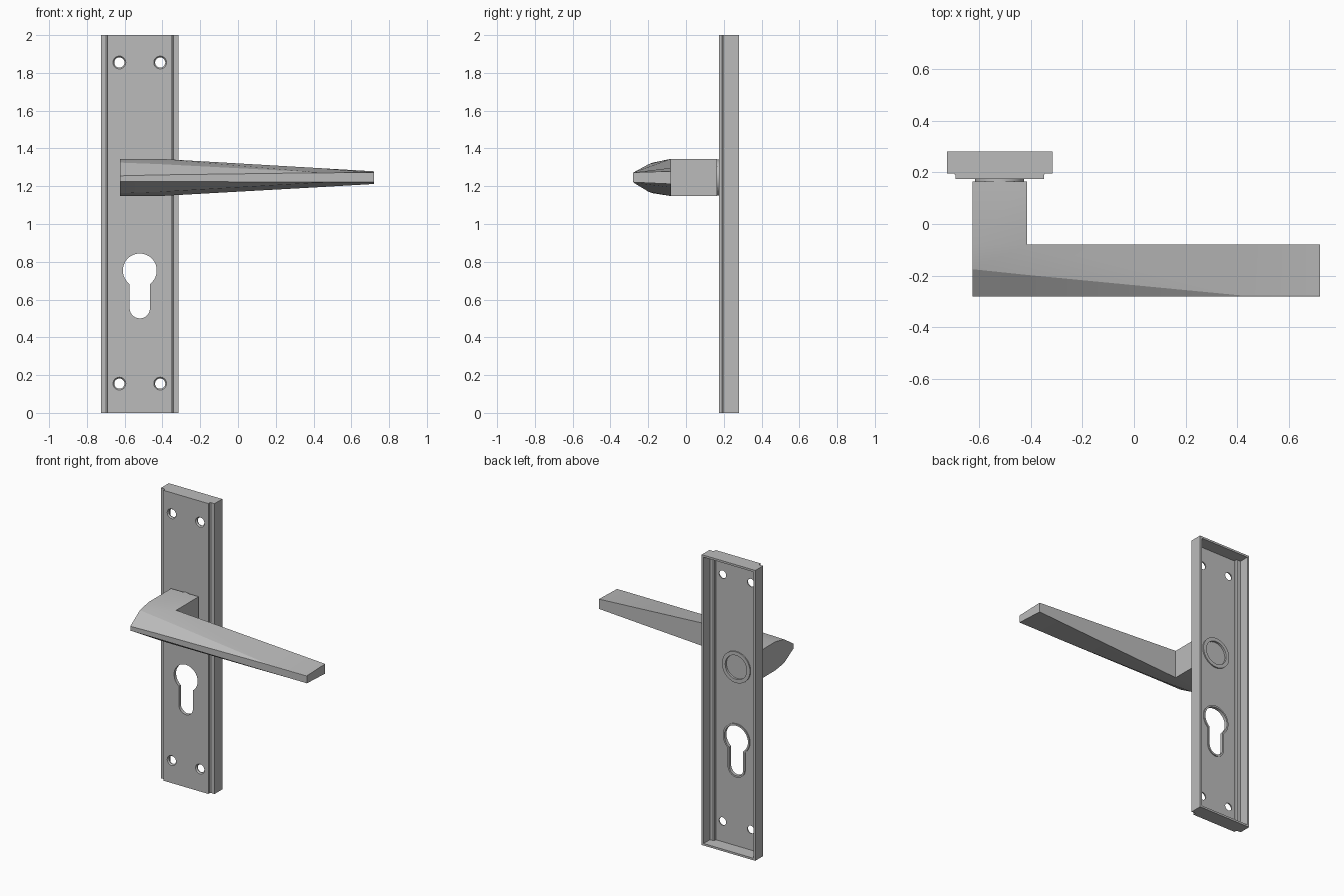
import bpy, bmesh, math
from mathutils import Vector

cube = bpy.data.objects.get("Cube")
if cube:
    bpy.data.objects.remove(cube, do_unlink=True)

# One brushed metal grey for everything
metal = bpy.data.materials.new("satin_grey")
metal.use_nodes = True
GREY = (0.5, 0.5, 0.5, 1)
metal.diffuse_color = GREY
metal.node_tree.nodes["Principled BSDF"].inputs["Base Color"].default_value = GREY

CX = -0.52       # centre line of the plate
HUB_Z = 1.247    # height of the lever axis


def make_object(name, bm):
    bmesh.ops.recalc_face_normals(bm, faces=bm.faces)
    mesh = bpy.data.meshes.new(name)
    bm.to_mesh(mesh)
    bm.free()
    obj = bpy.data.objects.new(name, mesh)
    obj.data.materials.append(metal)
    bpy.context.collection.objects.link(obj)
    return obj


def loft(name, rings):
    """Closed solid through rings of 3D points."""
    bm = bmesh.new()
    vs = [[bm.verts.new(p) for p in ring] for ring in rings]
    n = len(rings[0])
    for a, b in zip(vs, vs[1:]):
        for i in range(n):
            j = (i + 1) % n
            bm.faces.new((a[i], a[j], b[j], b[i]))
    bm.faces.new(vs[0])
    bm.faces.new(vs[-1])
    return make_object(name, bm)


def circle(x, z, r, y, n=32):
    return [(x + r * math.cos(2 * math.pi * i / n), y,
             z + r * math.sin(2 * math.pi * i / n)) for i in range(n)]


def keyhole(grow, y):
    """Round barrel on top of a slot with a rounded foot."""
    r, s, top, low = 0.09 + grow, 0.054 + grow, 0.754, 0.554
    a0 = math.acos(s / r)
    pts = []
    for i in range(25):
        a = -a0 + (math.pi + 2 * a0) * i / 24
        pts.append((CX + r * math.cos(a), y, top + r * math.sin(a)))
    for i in range(13):
        a = math.pi + math.pi * i / 12
        pts.append((CX + s * math.cos(a), y, low + s * math.sin(a)))
    return pts


def boolean(target, cutter, operation):
    cutter.hide_render = True
    mod = target.modifiers.new("cut", 'BOOLEAN')
    mod.operation = operation
    mod.solver = 'EXACT'
    mod.object = cutter
    bpy.context.view_layer.objects.active = target
    bpy.ops.object.modifier_apply(modifier=mod.name)
    bpy.data.objects.remove(cutter, do_unlink=True)


def smooth(obj, angle):
    bpy.ops.object.select_all(action='DESELECT')
    obj.select_set(True)
    bpy.context.view_layer.objects.active = obj
    bpy.ops.object.shade_smooth_by_angle(angle=math.radians(angle))


def mirrored(half, z):
    return ([(CX - x, y, z) for x, y in half]
            + [(CX + x, y, z) for x, y in reversed(half)])


# Back plate: stepped channel profile, hollow behind
outer = [(0.204, 0.28), (0.204, 0.196), (0.178, 0.196), (0.171, 0.19), (0.171, 0.175)]
inner = [(0.190, 0.30), (0.190, 0.211), (0.165, 0.211), (0.158, 0.205), (0.158, 0.19)]
plate = loft("back_plate", [mirrored(outer, 0), mirrored(outer, 2)])
boolean(plate, loft("hollow", [mirrored(inner, 0.014), mirrored(inner, 1.986)]), 'DIFFERENCE')

# Keyhole with a small collar behind it
boolean(plate, loft("key_collar", [keyhole(0.012, 0.182), keyhole(0.012, 0.197)]), 'UNION')
boolean(plate, loft("key_cut", [keyhole(0, 0.15), keyhole(0, 0.25)]), 'DIFFERENCE')

# Countersunk screw holes and the lever bore
for x in (-0.108, 0.108):
    for z in (0.155, 1.855):
        rings = [circle(CX + x, z, r, y) for r, y in
                 ((0.037, 0.165), (0.034, 0.175), (0.027, 0.184), (0.027, 0.25))]
        boolean(plate, loft("screw_cut", rings), 'DIFFERENCE')
boolean(plate, loft("bore_cut", [circle(CX, HUB_Z, 0.097, y, 48) for y in (0.15, 0.25)]), 'DIFFERENCE')
smooth(plate, 25)

# Hub: round neck through the plate, recessed at the back
hub = loft("lever_hub", [circle(CX, HUB_Z, r, y, 48) for r, y in
                         ((0.095, 0.155), (0.095, 0.185), (0.107, 0.191),
                          (0.107, 0.199), (0.082, 0.199), (0.082, 0.185))])
smooth(hub, 25)

# Lever: six-sided sections running from the elbow to the tip
sections = [
    (-0.625, [(-0.08, 1.345), (-0.175, 1.325), (-0.28, 1.255),
              (-0.28, 1.225), (-0.175, 1.163), (-0.08, 1.148)]),
    (-0.415, [(-0.08, 1.345), (-0.197, 1.317), (-0.28, 1.260),
              (-0.28, 1.225), (-0.197, 1.170), (-0.08, 1.148)]),
    (0.41, [(-0.08, 1.297), (-0.276, 1.274), (-0.28, 1.271),
            (-0.28, 1.222), (-0.276, 1.218), (-0.08, 1.194)]),
    (0.72, [(-0.08, 1.279), (-0.276, 1.273), (-0.28, 1.272),
            (-0.28, 1.222), (-0.276, 1.221), (-0.08, 1.212)]),
]
bm = bmesh.new()
vs = [[bm.verts.new((x, y, z)) for y, z in pts] for x, pts in sections]
for k, (a, b) in enumerate(zip(vs, vs[1:])):
    for i in range(6):
        j = (i + 1) % 6
        face = bm.faces.new((a[i], a[j], b[j], b[i]))
        if k == 0 and i == 5:
            root = face
        elif k == 0 and i == 0:        # mitre crease on top
            bmesh.utils.face_split(face, a[1], b[0])
        elif k == 0 and i == 4:        # mitre crease below
            bmesh.utils.face_split(face, a[4], b[5])
bm.faces.new(vs[0])
bm.faces.new(vs[-1])
# Neck block grows back from the elbow to the hub
new = bmesh.ops.extrude_face_region(bm, geom=[root])["geom"]
bmesh.ops.translate(bm, vec=Vector((0, 0.245, 0)),
                    verts=[g for g in new if isinstance(g, bmesh.types.BMVert)])
if root.is_valid:
    bm.faces.remove(root)
lever = make_object("lever_handle", bm)
smooth(lever, 14)
